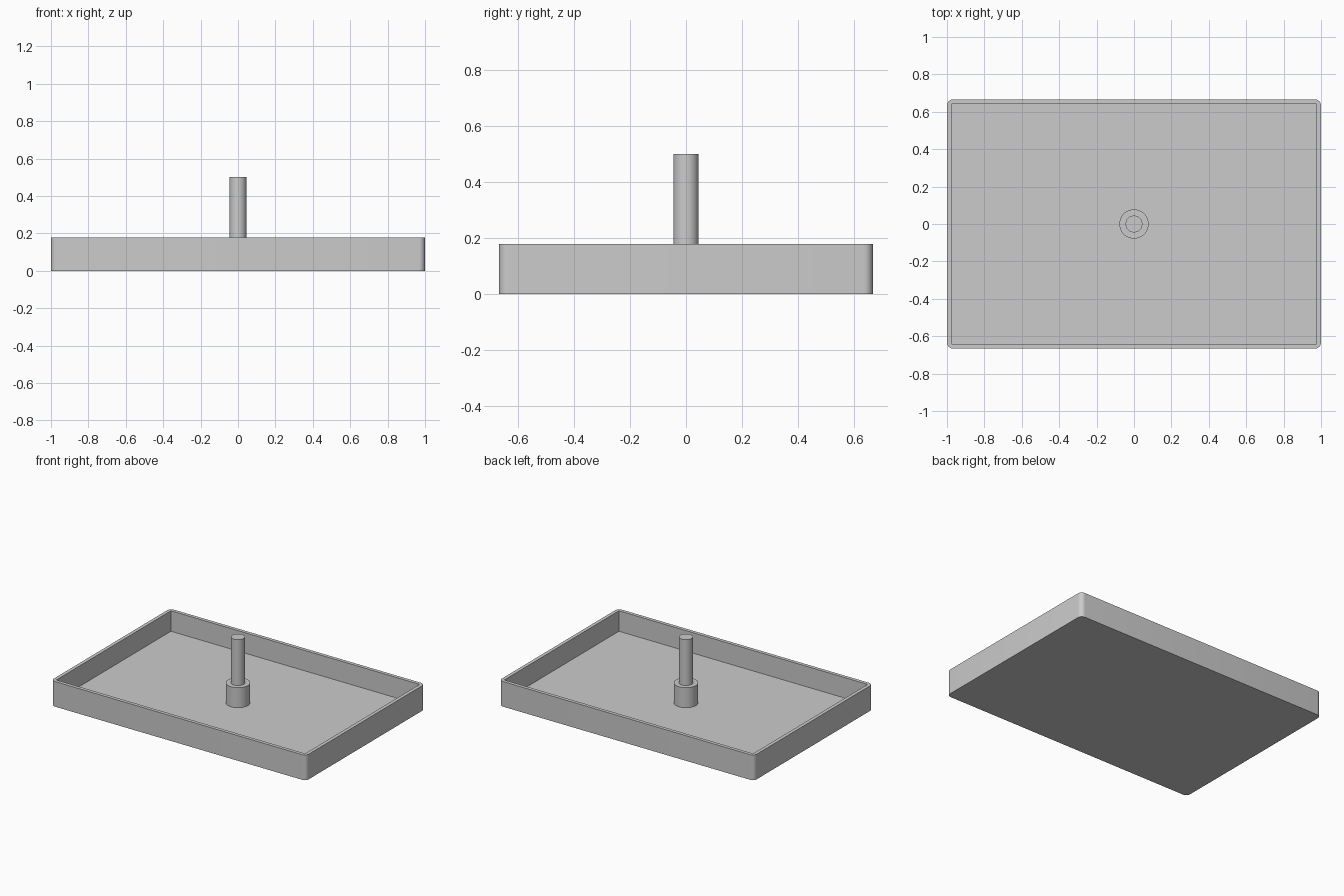
import bpy
import bmesh
from math import radians

cube = bpy.data.objects.get("Cube")
if cube:
    bpy.data.objects.remove(cube, do_unlink=True)

LENGTH, WIDTH, HEIGHT = 2.0, 1.333, 0.178
WALL, FLOOR, CORNER = 0.025, 0.033, 0.033

grey = bpy.data.materials.new("plain grey")
grey.use_nodes = True
grey.diffuse_color = (0.6, 0.6, 0.6, 1)
grey.node_tree.nodes["Principled BSDF"].inputs["Base Color"].default_value = grey.diffuse_color


def finish(name, bm):
    mesh = bpy.data.meshes.new(name)
    bm.to_mesh(mesh)
    bm.free()
    mesh.materials.append(grey)
    obj = bpy.data.objects.new(name, mesh)
    bpy.context.collection.objects.link(obj)
    return obj


def smooth(obj):
    bpy.ops.object.select_all(action="DESELECT")
    obj.select_set(True)
    bpy.context.view_layer.objects.active = obj
    bpy.ops.object.shade_smooth_by_angle(angle=radians(30))


def box(name, size_x, size_y, bottom, top, corner=0):
    bm = bmesh.new()
    bmesh.ops.create_cube(bm, size=1)
    bmesh.ops.scale(bm, vec=(size_x, size_y, top - bottom), verts=bm.verts)
    bmesh.ops.translate(bm, vec=(0, 0, (top + bottom) / 2), verts=bm.verts)
    if corner:
        upright = [e for e in bm.edges
                   if abs(e.verts[0].co.z - e.verts[1].co.z) > 0.01]
        bmesh.ops.bevel(bm, geom=upright, offset=corner, segments=8,
                        profile=0.5, affect="EDGES")
    return finish(name, bm)


def cylinder(name, radius, bottom, top):
    bm = bmesh.new()
    bmesh.ops.create_cone(bm, cap_ends=True, segments=48, radius1=radius,
                          radius2=radius, depth=top - bottom)
    bmesh.ops.translate(bm, vec=(0, 0, (top + bottom) / 2), verts=bm.verts)
    smooth(finish(name, bm))


# Tray: rounded outside corners, square-cornered hollow
tray = box("tray", LENGTH, WIDTH, 0, HEIGHT, CORNER)
hollow = box("hollow_cutter", LENGTH - 2 * WALL, WIDTH - 2 * WALL, FLOOR, HEIGHT + 0.1)
hollow.hide_render = True
cut = tray.modifiers.new("hollow", "BOOLEAN")
cut.operation = "DIFFERENCE"
cut.solver = "EXACT"
cut.object = hollow
bpy.context.view_layer.objects.active = tray
bpy.ops.object.modifier_apply(modifier=cut.name)
bpy.data.objects.remove(hollow, do_unlink=True)
smooth(tray)

# Central post: wide boss on the floor with a slim pin on top
cylinder("post_boss", 0.078, FLOOR, 0.175)
cylinder("post_pin", 0.045, 0.175, 0.5)
